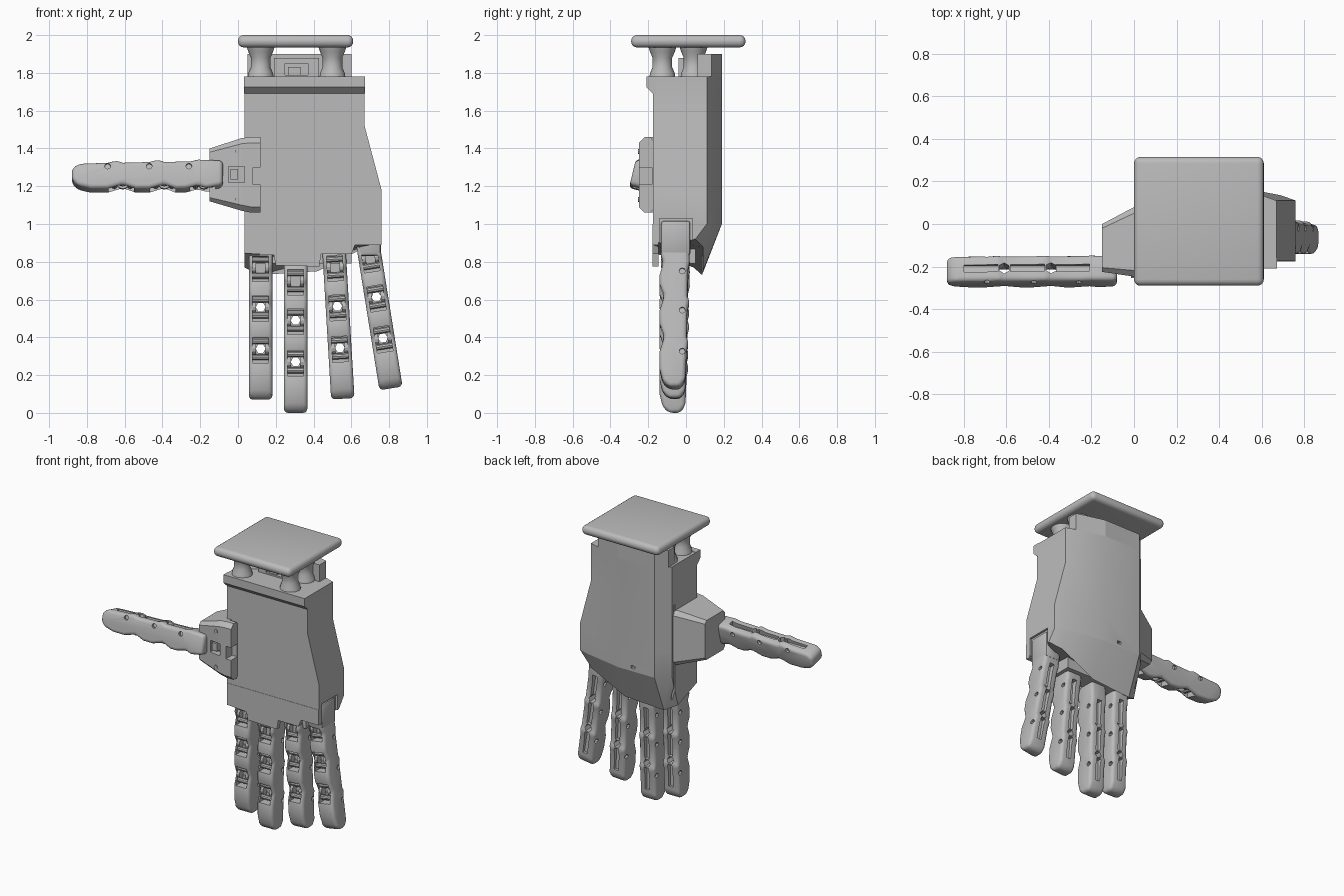
import bpy, bmesh, math
from mathutils import Matrix, Vector

cube = bpy.data.objects.get("Cube")
if cube:
    bpy.data.objects.remove(cube, do_unlink=True)

grey = bpy.data.materials.new("plain_grey")
grey.use_nodes = True
grey.diffuse_color = (0.5, 0.5, 0.5, 1)
grey.node_tree.nodes["Principled BSDF"].inputs["Base Color"].default_value = (0.5, 0.5, 0.5, 1)


def loft(name, rings):
    """Skin a list of equally long rings and cap both ends."""
    bm = bmesh.new()
    loops = [[bm.verts.new(p) for p in ring] for ring in rings]
    n = len(loops[0])
    for a, b in zip(loops, loops[1:]):
        for i in range(n):
            j = (i + 1) % n
            bm.faces.new((a[i], a[j], b[j], b[i]))
    bm.faces.new(loops[0])
    bm.faces.new(loops[-1])
    bmesh.ops.recalc_face_normals(bm, faces=bm.faces)
    mesh = bpy.data.meshes.new(name)
    bm.to_mesh(mesh)
    bm.free()
    mesh.materials.append(grey)
    obj = bpy.data.objects.new(name, mesh)
    bpy.context.collection.objects.link(obj)
    return obj


def box(name, x, y, z):
    rect = [(x[0], y[0]), (x[1], y[0]), (x[1], y[1]), (x[0], y[1])]
    return loft(name, [[(a, b, h) for a, b in rect] for h in z])


def rod(name, centre, axis, radii, n=16):
    """Round bar along x, y or z; radii are (offset, radius) pairs."""
    rings = []
    for off, r in radii:
        ring = []
        for i in range(n):
            t = math.tau * i / n
            p = [r * math.cos(t), r * math.sin(t)]
            p.insert(axis, off)
            ring.append(Vector(centre) + Vector(p))
        rings.append(ring)
    return loft(name, rings)


def bevel(obj, width, segments=2):
    m = obj.modifiers.new("Bevel", "BEVEL")
    m.width, m.segments = width, segments
    m.limit_method, m.angle_limit = "ANGLE", math.radians(28)


def bake(obj, cutters=()):
    """Cut away the cutters, apply all modifiers and remove the cutters."""
    for c in cutters:
        m = obj.modifiers.new("Cut", "BOOLEAN")
        m.operation, m.solver, m.object = "DIFFERENCE", "EXACT", c
    bpy.context.view_layer.update()
    graph = bpy.context.evaluated_depsgraph_get()
    mesh = bpy.data.meshes.new_from_object(obj.evaluated_get(graph))
    obj.modifiers.clear()
    obj.data = mesh
    for c in cutters:
        bpy.data.objects.remove(c, do_unlink=True)


def smooth(obj, angle=35):
    bpy.ops.object.select_all(action="DESELECT")
    obj.select_set(True)
    bpy.context.view_layer.objects.active = obj
    bpy.ops.object.shade_smooth_by_angle(angle=math.radians(angle))


# Mounting plate on flared posts
plate = box("mounting_plate", (0, 0.61), (-0.29, 0.315), (1.935, 2.0))
bevel(plate, 0.03, 4)
bake(plate)
smooth(plate)
for x in (0.12, 0.5):
    for y in (-0.125, 0.04):
        post = rod("mounting_post", (x, y, 1.77), 2,
                   [(0, 0.07), (0.03, 0.065), (0.06, 0.052), (0.11, 0.052), (0.14, 0.065), (0.17, 0.075)])
        smooth(post)

# Palm shell: one cross-section swept down, widening and tapering
def section(z, right, back):
    return [(0.035, -0.175, z), (right, -0.175, z), (right, 0.11, z), (right - 0.07, 0.135, z),
            (0.40, back, z), (0.115, back, z), (0.035, 0.11, z)]

base = [(0.035, -0.175, 0.85), (0.76, -0.175, 0.90), (0.76, 0.05, 0.92), (0.68, 0.09, 0.88),
        (0.42, 0.09, 0.75), (0.115, 0.085, 0.73), (0.035, 0.04, 0.77)]
palm = loft("palm_shell", [section(1.78, 0.67, 0.19), section(1.52, 0.67, 0.19),
                           section(1.18, 0.76, 0.19), section(1.0, 0.76, 0.19), base])
bake(palm, [box("cut", (0.745, 0.9), (-0.14, 0.035), (0.7, 1.03)),
            box("cut", (0.27, 0.30), (0.17, 0.3), (1.02, 1.04)),
            box("cut", (-0.1, 0.06), (0.075, 0.085), (0.8, 1.5))])
smooth(palm, 20)

# Raised rear collar above the palm, with a central connector
collar = [(0.6, 0.06), (0.6, 0.135), (0.40, 0.19), (0.115, 0.19), (0.05, 0.125), (0.05, 0.06)]
loft("rear_collar", [[(x, y, z) for x, y in collar] for z in (1.775, 1.9)])
connector = box("connector", (0.19, 0.43), (-0.04, 0.07), (1.775, 1.88))
bake(connector, [box("cut", (0.25, 0.37), (-0.1, 0.03), (1.79, 1.85))])
box("connector_plug", (0.265, 0.33), (-0.03, 0.035), (1.775, 1.83))

# Sloped lip across the top of the palm
lip = [(-0.16, 1.782), (-0.21, 1.782), (-0.21, 1.725), (-0.174, 1.69), (-0.16, 1.69)]
loft("palm_lip", [[(x, y, z) for y, z in lip] for x in (0.033, 0.672)])

# Stepped front edge over the finger roots
edge = [(0.037, 1.0), (0.037, 0.845), (0.19, 0.835), (0.20, 0.78), (0.43, 0.775), (0.44, 0.84),
        (0.60, 0.84), (0.62, 0.89), (0.76, 0.89), (0.76, 1.0)]
loft("palm_front_edge", [[(x, y, z) for x, z in edge] for y in (-0.177, -0.145)])
box("knuckle_bar", (0.07, 0.6), (-0.09, 0.05), (0.79, 0.95))
knuckle = box("outer_knuckle", (0.64, 0.758), (-0.135, 0.025), (0.83, 1.02))
bevel(knuckle, 0.02)
bake(knuckle)
smooth(knuckle)

# Thumb mount: tapered block and front bracket
def mount_ring(x, y0, y1, z0, z1, c):
    return [(x, y0, z0 + c), (x, y0, z1 - c), (x, y0 + c, z1), (x, y1 - c, z1),
            (x, y1, z1 - c), (x, y1, z0 + c), (x, y1 - c, z0), (x, y0 + c, z0)]

mount = loft("thumb_mount", [mount_ring(-0.15, -0.225, 0.0, 1.12, 1.40, 0.02),
                             mount_ring(0.02, -0.25, 0.09, 1.07, 1.455, 0.03),
                             mount_ring(0.07, -0.25, 0.11, 1.06, 1.46, 0.03)])
bake(mount, [box("cut", (-0.05, 0.035), (-0.3, -0.20), (1.22, 1.305))])
bracket = loft("thumb_bracket", [mount_ring(x, -0.25, -0.16, 1.06, 1.46, 0.03) for x in (0.065, 0.12)])
bake(bracket, [box("cut", (0.08, 0.2), (-0.3, -0.18), (1.21, 1.30))])
box("thumb_latch", (-0.04, 0.0), (-0.235, -0.19), (1.235, 1.29))
for z in (1.13, 1.385):
    rod("mount_screw", (0.0, -0.245, z), 1, [(-0.008, 0.014), (0.01, 0.014)], 10)

# Finger: scalloped side profile, given width, rounded and hollowed
front = [(-0.065, 0.03), (-0.082, -0.06), (-0.065, -0.10), (-0.085, -0.17), (-0.085, -0.22),
         (-0.06, -0.28), (-0.085, -0.36), (-0.085, -0.43), (-0.06, -0.50), (-0.085, -0.58),
         (-0.085, -0.67), (-0.068, -0.74), (-0.035, -0.77)]
back = [(0.025, -0.77), (0.052, -0.73), (0.058, -0.58), (0.07, -0.53), (0.058, -0.50),
        (0.062, -0.36), (0.075, -0.31), (0.062, -0.28), (0.066, -0.14), (0.075, -0.10), (0.07, 0.03)]
finger = loft("finger", [[(x, y, z) for y, z in front + back] for x in (-0.062, 0.062)])
bevel(finger, 0.022, 3)
bake(finger)
cuts = []
for z in (-0.07, -0.28, -0.50):
    # front pocket, window through the joint, side pivot hole, back groove
    cuts.append(box("cut", (-0.042, 0.042), (-0.2, -0.025), (z - 0.075, z + 0.06)))
    cuts.append(rod("cut", (-0.062, 0.035, z - 0.08), 0, [(-0.1, 0.016), (0.018, 0.016)], 8))
    cuts.append(rod("cut", (0.062, 0.035, z - 0.08), 0, [(-0.018, 0.016), (0.1, 0.016)], 8))
    cuts.append(box("cut", (-0.017, 0.017), (0.035, 0.2), (z - 0.19, z - 0.03)))
    if z < -0.1:
        cuts.append(rod("cut", (0, 0, z), 1, [(-0.15, 0.026), (0.15, 0.026)], 6))
bake(finger, cuts)
smooth(finger)

# Joint hardware shared by every finger
parts = [finger]
for z in (-0.07, -0.28, -0.50):
    for dz in (-0.045, 0.04):
        parts.append(rod("joint_pin", (0, -0.048, z + dz), 0, [(-0.05, 0.016), (0.05, 0.016)], 10))
    for x in (-0.034, 0.034):
        parts.append(rod("joint_boss", (x, -0.035, z), 0, [(-0.01, 0.032), (0.01, 0.032)], 12))

# Place four fingers by their tips, and the thumb on its side
length = 0.77
poses = []
for name, x, z, degrees in (("index", 0.12, 0.07, 0), ("middle", 0.305, 0, 0),
                            ("ring", 0.555, 0.075, 3.4), ("little", 0.81, 0.13, 9.1)):
    a = math.radians(degrees)
    root = (x - length * math.sin(a), -0.055, z + length * math.cos(a))
    poses.append((name, Matrix.Translation(root) @ Matrix.Rotation(-a, 4, "Y")))
sideways = Matrix(((0, 0, 1, 0), (1, 0, 0, 0), (0, 1, 0, 0), (0, 0, 0, 1)))
poses.append(("thumb", Matrix.Translation((-0.11, -0.222, 1.258))
              @ Matrix.Rotation(math.radians(-14), 4, "X") @ sideways))
for name, pose in poses:
    for part in parts:
        copy = bpy.data.objects.new(name + "_" + part.name.split(".")[0], part.data)
        copy.matrix_world = pose
        bpy.context.collection.objects.link(copy)
for part in parts:
    bpy.data.objects.remove(part, do_unlink=True)
